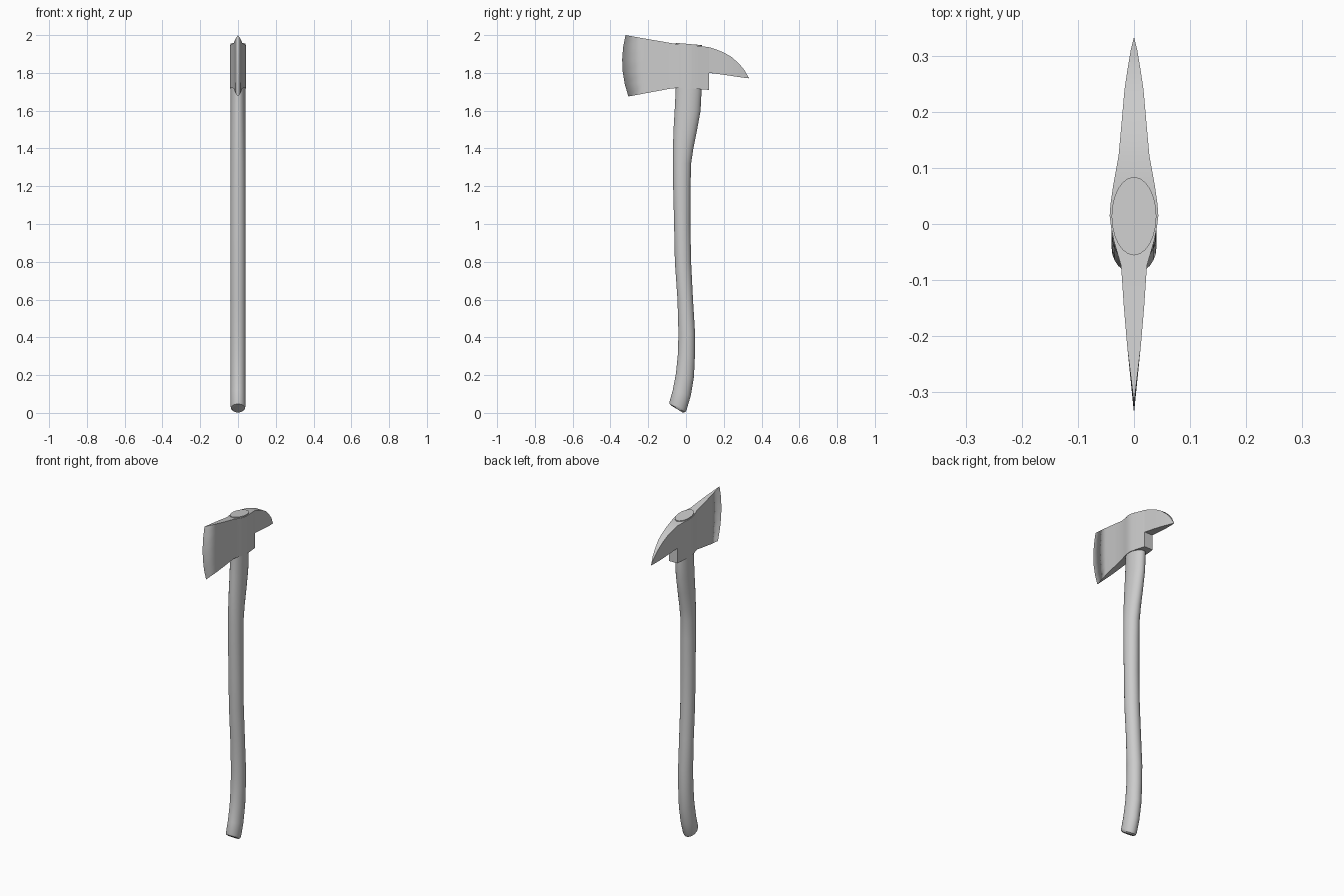
import bpy, bmesh, math

if "Cube" in bpy.data.objects:
    bpy.data.objects.remove(bpy.data.objects["Cube"])


def make_object(name, bm, angle):
    bmesh.ops.remove_doubles(bm, verts=bm.verts, dist=0.0005)
    bmesh.ops.recalc_face_normals(bm, faces=bm.faces)
    mesh = bpy.data.meshes.new(name)
    bm.to_mesh(mesh)
    bm.free()
    ob = bpy.data.objects.new(name, mesh)
    bpy.context.collection.objects.link(ob)
    bpy.ops.object.select_all(action='DESELECT')
    bpy.context.view_layer.objects.active = ob
    ob.select_set(True)
    bpy.ops.object.shade_smooth_by_angle(angle=math.radians(angle))
    return ob


# Handle: elliptical rings, each (front y, front z, back y, back z, half width)
RINGS = [
    (-.075, .037, -.018, .002, .030), (-.087, .047, -.004, .004, .037),
    (-.088, .056, .003, .016, .040), (-.070, .120, .025, .090, .040),
    (-.053, .210, .042, .190, .040), (-.043, .310, .047, .300, .040),
    (-.040, .420, .048, .420, .040), (-.045, .600, .037, .600, .040),
    (-.059, .800, .027, .800, .040), (-.063, 1.00, .023, 1.00, .040),
    (-.068, 1.20, .024, 1.20, .040), (-.069, 1.32, .027, 1.32, .040),
    (-.069, 1.40, .039, 1.40, .040), (-.066, 1.50, .059, 1.50, .040),
    (-.060, 1.60, .077, 1.60, .040), (-.055, 1.70, .082, 1.70, .040),
    (-.056, 1.959, .084, 1.947, .040)]
SIDES = 24
bm = bmesh.new()
loops = []
for y0, z0, y1, z1, w in RINGS:
    ring = []
    for i in range(SIDES):
        a = 2 * math.pi * i / SIDES
        t = (1 + math.cos(a)) / 2
        ring.append(bm.verts.new((w * math.sin(a), y0 + (y1 - y0) * t, z0 + (z1 - z0) * t)))
    loops.append(ring)
for a, b in zip(loops, loops[1:]):
    for i in range(SIDES):
        j = (i + 1) % SIDES
        bm.faces.new((a[i], a[j], b[j], b[i]))
bm.faces.new(loops[0])
bm.faces.new(loops[-1])
make_object("handle", bm, 35)

# Head: one half lofted along y, stations are (y, half thickness, bottom z, top z)
BLADE = [(-.22, .012, 1.691, 1.982), (-.15, .018, 1.704, 1.970),
         (-.075, .023, 1.718, 1.957), (-.03, .036, 1.72, 1.95),
         (-.005, .041, 1.719, 1.947), (.015, .0435, 1.718, 1.946), (.035, .042, 1.717, 1.945),
         (.07, .037, 1.714, 1.943), (.122, .0275, 1.71, 1.936)]
PICK = [(.122, .0275, 1.80, 1.936), (.155, .0245, 1.796, 1.926), (.2, .0205, 1.79, 1.908),
        (.24, .017, 1.784, 1.885), (.28, .011, 1.778, 1.85), (.31, .006, 1.774, 1.814),
        (.334, 0, 1.771, 1.7712)]
ROWS = 5
bm = bmesh.new()


def column(y, x, bottom, top, bulge=0, lean=0):
    pts = [(0, y, bottom)]
    for r in range(ROWS + 1):
        f = r / ROWS
        pts.append((x, y + lean * f - bulge * f * (1 - f), bottom + (top - bottom) * f))
    pts.append((0, y + lean, top))
    return [bm.verts.new(p) for p in pts]


def loft(columns):
    for a, b in zip(columns, columns[1:]):
        for i in range(len(a) - 1):
            bm.faces.new((a[i], a[i + 1], b[i + 1], b[i]))


# Curved cutting edge, blade and eye, then the pick
loft([column(-.305, 0, 1.675, 2.0, .1, -.015)] + [column(*s) for s in BLADE])
loft([column(*s) for s in PICK])
# Step below the pick
y, x, z0, _ = BLADE[-1]
z1 = PICK[0][2]
bm.faces.new([bm.verts.new(p) for p in ((0, y, z0), (x, y, z0), (x, y, z1), (0, y, z1))])
head = make_object("axe_head", bm, 25)
mirror = head.modifiers.new("mirror", 'MIRROR')
mirror.use_axis[0] = True
mirror.merge_threshold = 0.0005
